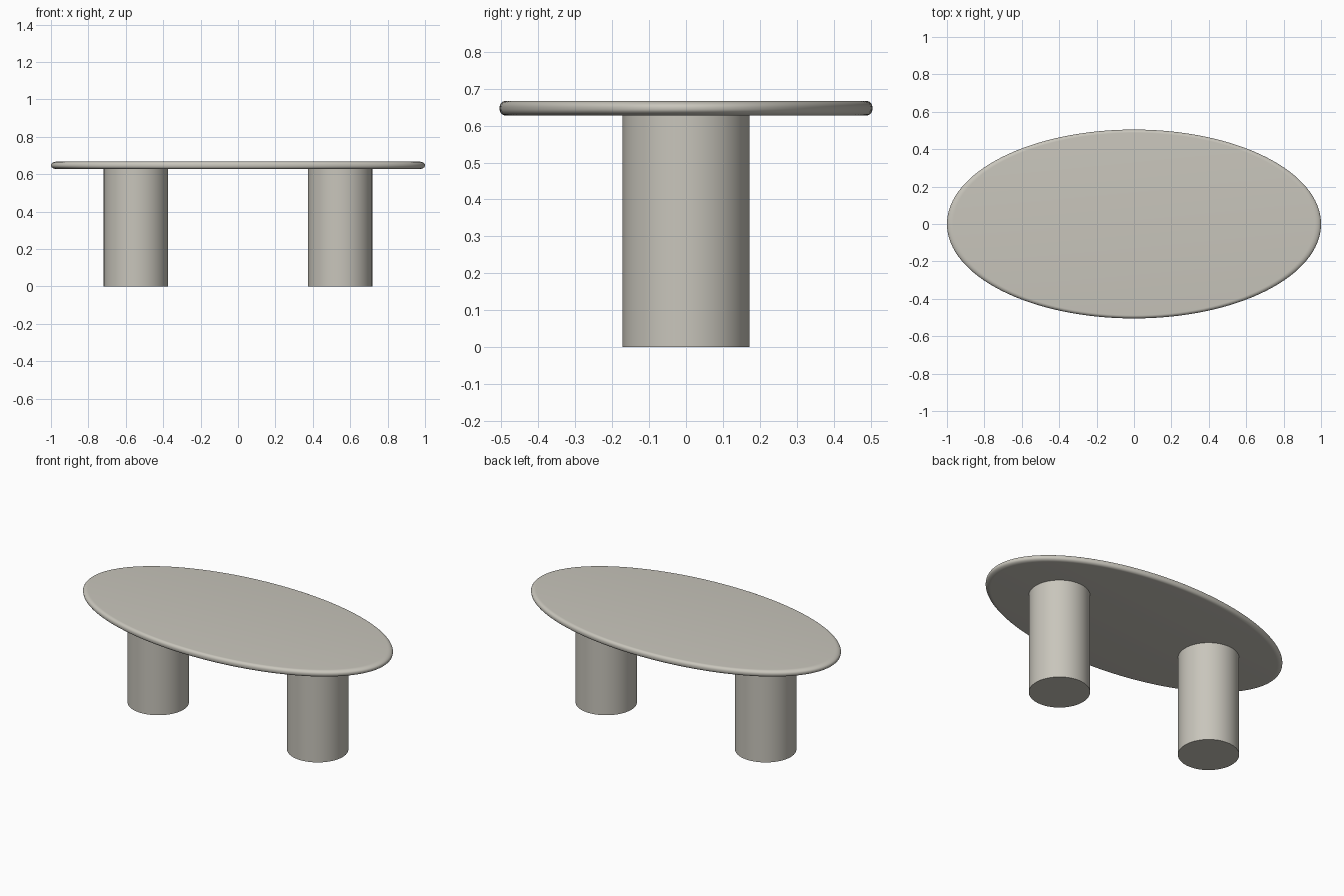
import bpy, bmesh, math

if "Cube" in bpy.data.objects:
    bpy.data.objects.remove(bpy.data.objects["Cube"])

stone = bpy.data.materials.new("warm_grey")
stone.diffuse_color = (0.58, 0.56, 0.50, 1)
stone.use_nodes = True
stone.node_tree.nodes["Principled BSDF"].inputs["Base Color"].default_value = stone.diffuse_color


def lathe(name, profile, sides, sx=1.0, sy=1.0, x=0.0):
    """Spin (radius, z) points about z, scaled to an ellipse, capped at both ends."""
    bm = bmesh.new()
    rings = []
    for r, z in profile:
        rings.append([bm.verts.new((r * sx * math.cos(2 * math.pi * i / sides),
                                    r * sy * math.sin(2 * math.pi * i / sides), z))
                      for i in range(sides)])
    for a, b in zip(rings, rings[1:]):
        for i in range(sides):
            j = (i + 1) % sides
            bm.faces.new((a[i], a[j], b[j], b[i]))
    bm.faces.new(rings[0][::-1])
    bm.faces.new(rings[-1])
    mesh = bpy.data.meshes.new(name)
    bm.to_mesh(mesh)
    bm.free()
    mesh.materials.append(stone)
    obj = bpy.data.objects.new(name, mesh)
    obj.location.x = x
    bpy.context.collection.objects.link(obj)
    bpy.ops.object.select_all(action='DESELECT')
    obj.select_set(True)
    bpy.context.view_layer.objects.active = obj
    bpy.ops.object.shade_smooth_by_angle(angle=math.radians(35))
    return obj


# Oval top with a rounded rim
BOTTOM, TOP = 0.627, 0.667
RIM_W, RIM_H, STEPS = 0.034, 0.018, 8
rim = []
for k in range(STEPS + 1):
    a = math.pi / 2 * k / STEPS
    rim.append((1 - RIM_W + RIM_W * math.sin(a), RIM_H - RIM_H * math.cos(a)))
profile = [(r, BOTTOM + h) for r, h in rim] + [(r, TOP - h) for r, h in reversed(rim)]
lathe("table_top", profile, 128, 1.0, 0.505)

# Two cylindrical legs
for side, x in (("left", -0.546), ("right", 0.546)):
    lathe(side + "_leg", [(0.172, 0.0), (0.172, BOTTOM + 0.002)], 64, x=x)
